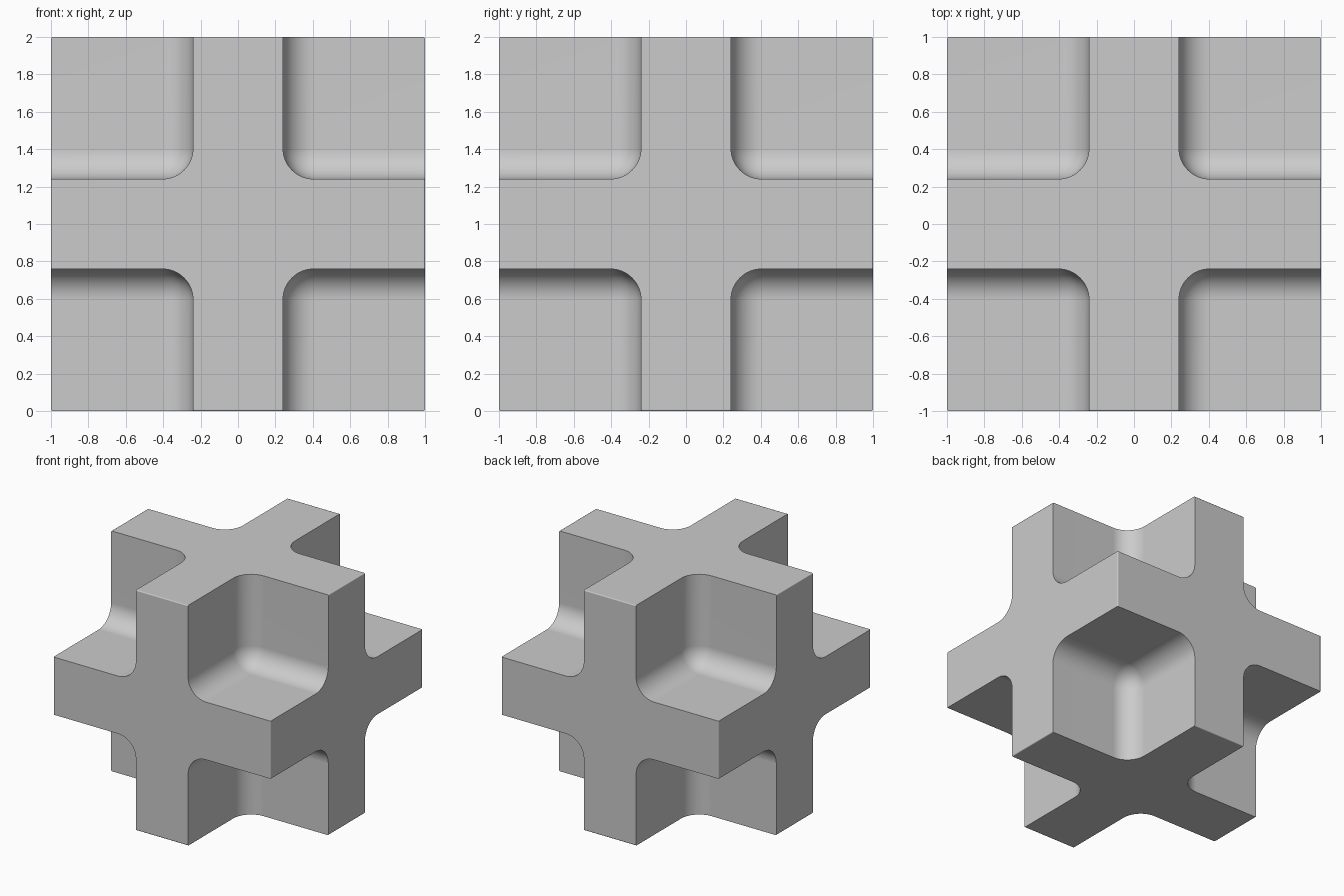
import bpy, bmesh
from itertools import product
from mathutils import Vector

if "Cube" in bpy.data.objects:
    bpy.data.objects.remove(bpy.data.objects["Cube"])

HALF = 0.24      # half thickness of each slab
FILLET = 0.165   # radius of the inner corners
REACH = 1.2      # cutter size, runs past the outer faces


def make_object(name, bm):
    mesh = bpy.data.meshes.new(name)
    bm.to_mesh(mesh)
    bm.free()
    obj = bpy.data.objects.new(name, mesh)
    bpy.context.collection.objects.link(obj)
    return obj


def bevel(bm, width, segments):
    bmesh.ops.bevel(bm, geom=bm.edges[:], offset=width, segments=segments,
                    profile=0.5, affect='EDGES', clamp_overlap=True)


# Full block with very slightly eased edges
bm = bmesh.new()
bmesh.ops.create_cube(bm, size=2.0)
bmesh.ops.translate(bm, verts=bm.verts[:], vec=(0, 0, 1))
bevel(bm, 0.008, 2)
body = make_object("three_way_cross", bm)

# Eight rounded cutters, one for each corner pocket
bm = bmesh.new()
for signs in product((-1, 1), repeat=3):
    cube = bmesh.ops.create_cube(bm, size=REACH)
    centre = Vector(signs) * (HALF + REACH / 2) + Vector((0, 0, 1))
    bmesh.ops.translate(bm, verts=cube["verts"], vec=centre)
bevel(bm, FILLET, 8)
cutter = make_object("corner_pocket_cutter", bm)
cutter.hide_render = True

# Carve the pockets
cut = body.modifiers.new("pockets", 'BOOLEAN')
cut.operation = 'DIFFERENCE'
cut.solver = 'EXACT'
cut.object = cutter
bpy.context.view_layer.objects.active = body
body.select_set(True)
bpy.ops.object.modifier_apply(modifier=cut.name)
bpy.data.objects.remove(cutter)

# Smooth fillets, crisp outer edges
bpy.ops.object.shade_smooth_by_angle(angle=0.87)
normals = body.modifiers.new("flat_faces", 'WEIGHTED_NORMAL')
normals.keep_sharp = True
